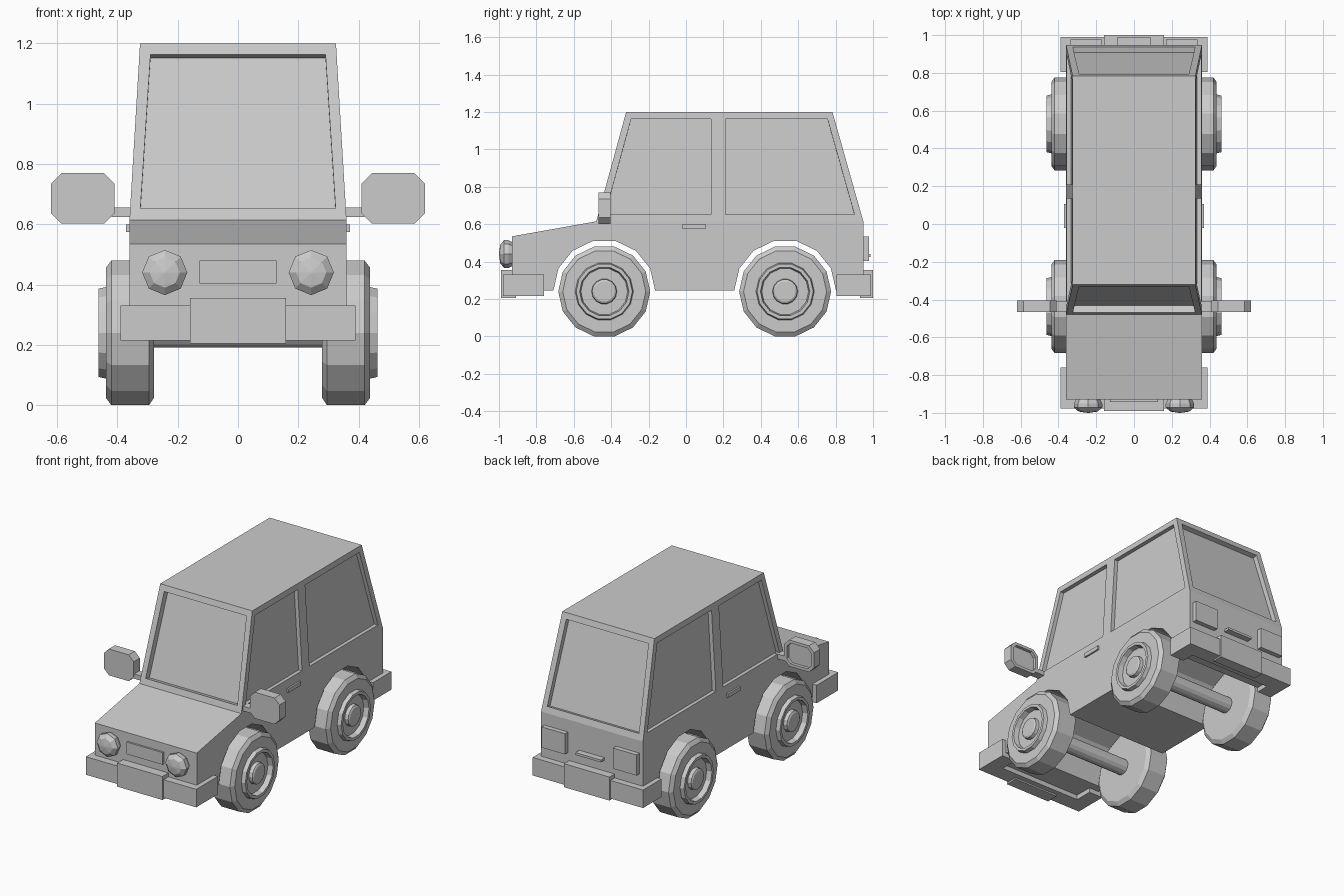
import bpy, bmesh
from math import sin, cos, pi
from mathutils import Vector

if "Cube" in bpy.data.objects:
    bpy.data.objects.remove(bpy.data.objects["Cube"])


def finish(name, bm):
    bmesh.ops.recalc_face_normals(bm, faces=bm.faces)
    me = bpy.data.meshes.new(name)
    bm.to_mesh(me)
    bm.free()
    ob = bpy.data.objects.new(name, me)
    bpy.context.collection.objects.link(ob)
    return ob


def prism(name, pts, vec):
    """Polygon of 3D points extruded along vec."""
    bm = bmesh.new()
    f = bm.faces.new([bm.verts.new(p) for p in pts])
    r = bmesh.ops.extrude_face_region(bm, geom=[f], use_keep_orig=True)
    bmesh.ops.translate(bm, vec=Vector(vec),
                        verts=[v for v in r["geom"] if isinstance(v, bmesh.types.BMVert)])
    return finish(name, bm)


def box(name, x, y, z):
    return prism(name, [(x[0], y[0], z[0]), (x[1], y[0], z[0]), (x[1], y[1], z[0]), (x[0], y[1], z[0])],
                 (0, 0, z[1] - z[0]))


def lathe(name, prof, n, place, phase=0.0):
    """Revolve (radius, along) points; place(u, v, along) gives the 3D point."""
    bm = bmesh.new()
    rings = [[bm.verts.new(place(r * cos(phase + 2 * pi * i / n), r * sin(phase + 2 * pi * i / n), a))
              for i in range(n)] for r, a in prof]
    for a, b in zip(rings, rings[1:]):
        for i in range(n):
            j = (i + 1) % n
            bm.faces.new((a[i], a[j], b[j], b[i]))
    bm.faces.new(rings[0])
    bm.faces.new(rings[-1])
    return finish(name, bm)


def cut(ob, cutters):
    for c in cutters:
        m = ob.modifiers.new("cut", "BOOLEAN")
        m.operation, m.solver, m.object = "DIFFERENCE", "EXACT", c
    bpy.context.view_layer.objects.active = ob
    for m in list(ob.modifiers):
        bpy.ops.object.modifier_apply(modifier=m.name)
    for c in cutters:
        bpy.data.objects.remove(c)


AXLES = (-0.437, 0.53)
Z0, Z1, BOT = 0.615, 1.2, 0.245


# Lower body: side profile with 14-sided wheel arches
def arch(c):
    return [(c - 0.272 * cos(pi * i / 7), BOT + 0.272 * sin(pi * i / 7)) for i in range(8)]


side = [(-0.93, BOT)] + arch(AXLES[0]) + arch(AXLES[1]) + [
    (0.948, BOT), (0.948, Z0), (-0.48, Z0), (-0.93, 0.535)]
prism("lower_body", [(-0.36, y, z) for y, z in side], (0.72, 0, 0))


# Cabin: tapered, with recessed windows
def t(z): return (z - Z0) / (Z1 - Z0)
def front(z): return -0.48 + 0.16 * t(z)
def rear(z): return 0.948 - 0.165 * t(z)
def half(z): return 0.36 - 0.035 * t(z)


bm = bmesh.new()
lo, hi = [[bm.verts.new((sx * half(z), fy(z), z)) for sx, fy in
           ((-1, front), (1, front), (1, rear), (-1, rear))] for z in (Z0, Z1)]
bm.faces.new(lo)
bm.faces.new(hi)
for i in range(4):
    j = (i + 1) % 4
    bm.faces.new((lo[i], lo[j], hi[j], hi[i]))
cabin = finish("cabin", bm)

W0, W1, E = 0.653, 1.163, 0.037


def window(pts, normal, depth):
    n = Vector(normal).normalized()
    return prism("window_cutter", [Vector(p) + n * 0.03 for p in pts], -n * (0.03 + depth))


cutters = []
for fy, n, d in ((front, (0, -0.585, 0.16), 0.04), (rear, (0, 0.585, 0.165), 0.03)):
    a, b = half(W0) - E + 0.003, half(W1) - E
    cutters.append(window([(-a, fy(W0), W0), (a, fy(W0), W0), (b, fy(W1), W1), (-b, fy(W1), W1)], n, d))
for s in (1, -1):
    for y0, y1, y2, y3 in ((front(W0) + E, 0.135, 0.135, front(W1) + E),
                           (0.21, rear(W0) - E, rear(W1) - E, 0.21)):
        cutters.append(window([(s * half(W0), y0, W0), (s * half(W0), y1, W0),
                               (s * half(W1), y2, W1), (s * half(W1), y3, W1)],
                              (s * 0.585, 0, 0.035), 0.025))
cut(cabin, cutters)

# Wraparound bumpers with a centre block
for name, y0, y1, y2 in (("front", -0.978, -0.875, -0.76), ("rear", 0.99, 0.89, 0.805)):
    u = [(-0.39, y0), (0.39, y0), (0.39, y2), (0.29, y2), (0.29, y1), (-0.29, y1), (-0.29, y2), (-0.39, y2)]
    prism(name + "_bumper", [(x, y, 0.215) for x, y in u], (0, 0, 0.115))
box("front_bumper_block", (-0.16, 0.16), (-0.99, -0.91), (0.205, 0.355))
box("rear_bumper_block", (-0.16, 0.16), (0.93, 1.0), (0.205, 0.355))

# Grille and tailgate handle
box("grille", (-0.128, 0.128), (-0.942, -0.92), (0.403, 0.48))
box("tailgate_handle", (-0.09, 0.09), (0.94, 0.987), (0.425, 0.44))

TYRE = [(0.22, 0.278), (0.246, 0.295), (0.246, 0.42), (0.222, 0.438), (0.156, 0.438),
        (0.15, 0.462), (0.132, 0.462), (0.125, 0.43), (0.068, 0.43), (0.065, 0.452), (0.055, 0.458)]
LAMP = [(0.06, -0.92), (0.075, -0.95), (0.075, -0.972), (0.05, -0.993), (0.004, -1.0)]

for s, tag in ((1, "right"), (-1, "left")):
    # Wheels
    for c, end in zip(AXLES, ("front", "rear")):
        lathe(f"{end}_{tag}_wheel", TYRE, 14, lambda u, v, a: (s * a, c + u, 0.24 + v))
    # Lamps
    lathe(f"{tag}_headlamp", LAMP, 8, lambda u, v, a: (s * 0.243 + u, a, 0.44 + v))
    box(f"{tag}_tail_lamp", (s * 0.17, s * 0.335), (0.94, 0.978), (0.403, 0.535))
    # Door handle
    box(f"{tag}_door_handle", (s * 0.35, s * 0.371), (-0.02, 0.105), (0.575, 0.6))
    # Mirror: chamfered shell with recessed glass, on a short arm
    def plate(g):
        x0, x1, z0, z1, k = 0.41 + g, 0.62 - g, 0.602 + g, 0.77 - g, 0.035 - g * 0.4
        return [(x0 + k, z0), (x1 - k, z0), (x1, z0 + k), (x1, z1 - k),
                (x1 - k, z1), (x0 + k, z1), (x0, z1 - k), (x0, z0 + k)]
    mirror = prism(f"{tag}_mirror", [(s * x, -0.467, z) for x, z in plate(0)], (0, 0.062, 0))
    cut(mirror, [prism("glass_cutter", [(s * x, -0.425, z) for x, z in plate(0.018)], (0, 0.05, 0))])
    box(f"{tag}_mirror_arm", (s * 0.34, s * 0.42), (-0.462, -0.41), (0.625, 0.655))

# Axles
for c, end in zip(AXLES, ("front", "rear")):
    lathe(f"{end}_axle", [(0.05, -0.3), (0.05, 0.3)], 14, lambda u, v, a: (a, c + u, 0.24 + v))
